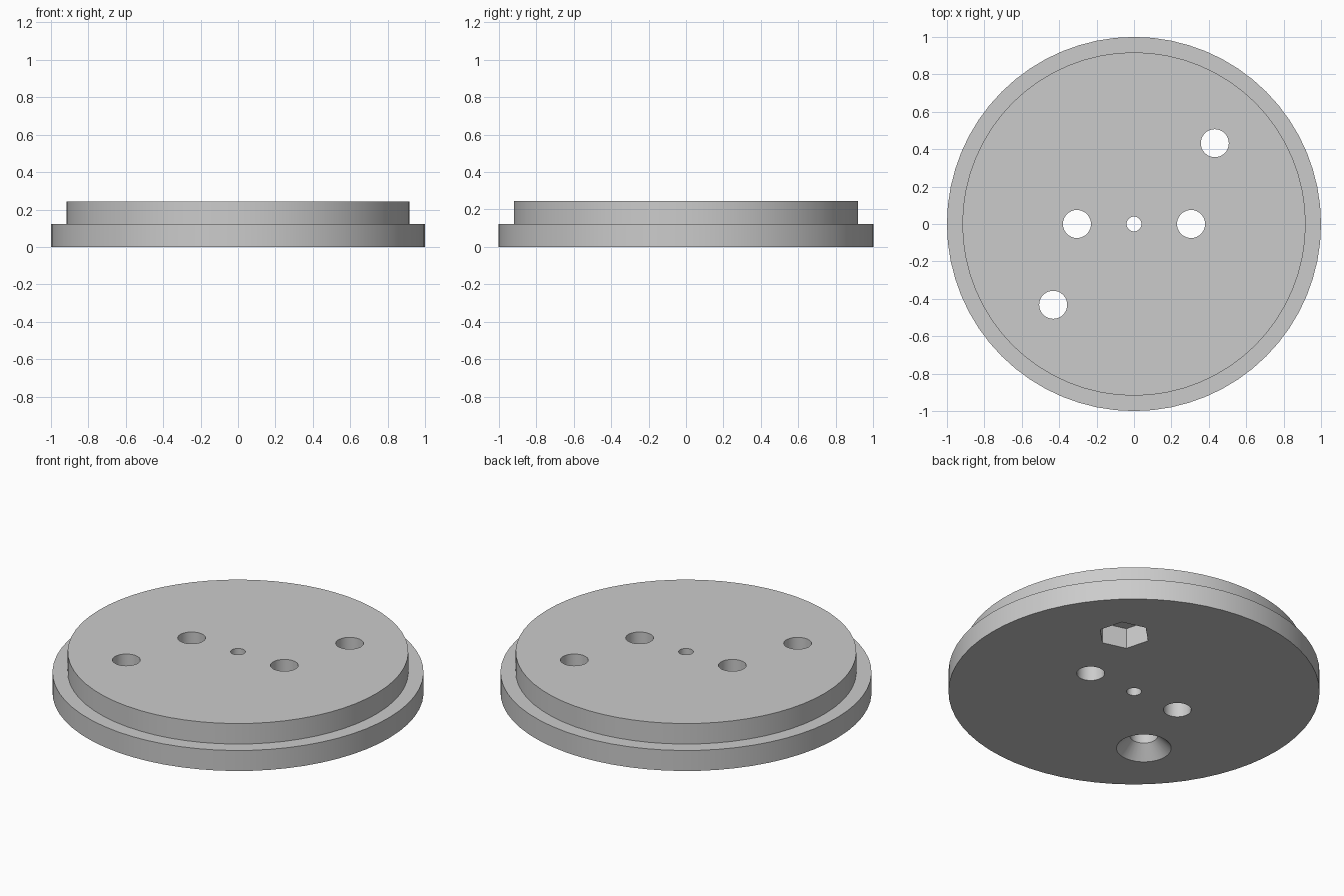
import bpy
import bmesh
from math import cos, sin, pi, radians

cube = bpy.data.objects.get("Cube")
if cube:
    bpy.data.objects.remove(cube, do_unlink=True)

STEP, TOP = 0.122, 0.244      # flange height, overall height
HOLE, PIN = 0.075, 0.04       # bolt hole and centre hole radii
BOLT = 0.432                  # diagonal bolt offset on x and y

grey = bpy.data.materials.new("plain grey")
grey.use_nodes = True
colour = (0.6, 0.6, 0.6, 1)
grey.diffuse_color = colour
grey.node_tree.nodes["Principled BSDF"].inputs["Base Color"].default_value = colour


def turned(name, profile, sides, x=0, y=0, turn=0):
    """Closed solid from (radius, z) rings, listed bottom to top."""
    bm = bmesh.new()
    angles = [turn + 2 * pi * i / sides for i in range(sides)]
    rings = [[bm.verts.new((x + r * cos(a), y + r * sin(a), z)) for a in angles]
             for r, z in profile]
    for low, high in zip(rings, rings[1:]):
        for i in range(sides):
            j = (i + 1) % sides
            bm.faces.new((low[i], low[j], high[j], high[i]))
    bm.faces.new(rings[0][::-1])
    bm.faces.new(rings[-1])
    mesh = bpy.data.meshes.new(name)
    bm.to_mesh(mesh)
    bm.free()
    mesh.materials.append(grey)
    obj = bpy.data.objects.new(name, mesh)
    bpy.context.collection.objects.link(obj)
    return obj


# Stepped disc: wide flange below, narrower plug above
disc = turned("stepped_disc", [(1, 0), (1, STEP), (0.918, STEP), (0.918, TOP)], 64)

# Through holes: centre, two on the x axis, one with a hexagonal pocket
low, high = -0.1, TOP + 0.1
cutters = [turned("hole_cutter", [(r, low), (r, high)], 32, x, y)
           for r, x, y in ((PIN, 0, 0), (HOLE, 0.305, 0), (HOLE, -0.305, 0),
                           (HOLE, BOLT, BOLT))]

# Hexagonal nut pocket in the underside
cutters.append(turned("nut_pocket_cutter", [(0.142, low), (0.142, STEP)], 6,
                      BOLT, BOLT, radians(45)))

# Countersunk hole, its cone opening downwards
cutters.append(turned("countersink_cutter",
                      [(0.148, low), (0.148, 0), (HOLE, HOLE), (HOLE, high)], 32,
                      -BOLT, -BOLT))

bpy.ops.object.select_all(action='DESELECT')
bpy.context.view_layer.objects.active = disc
disc.select_set(True)
for cutter in cutters:
    cutter.hide_render = True
    mod = disc.modifiers.new("cut", 'BOOLEAN')
    mod.operation = 'DIFFERENCE'
    mod.solver = 'EXACT'
    mod.object = cutter
    bpy.ops.object.modifier_apply(modifier=mod.name)
    bpy.data.objects.remove(cutter, do_unlink=True)

bpy.ops.object.shade_smooth_by_angle(angle=radians(30))
